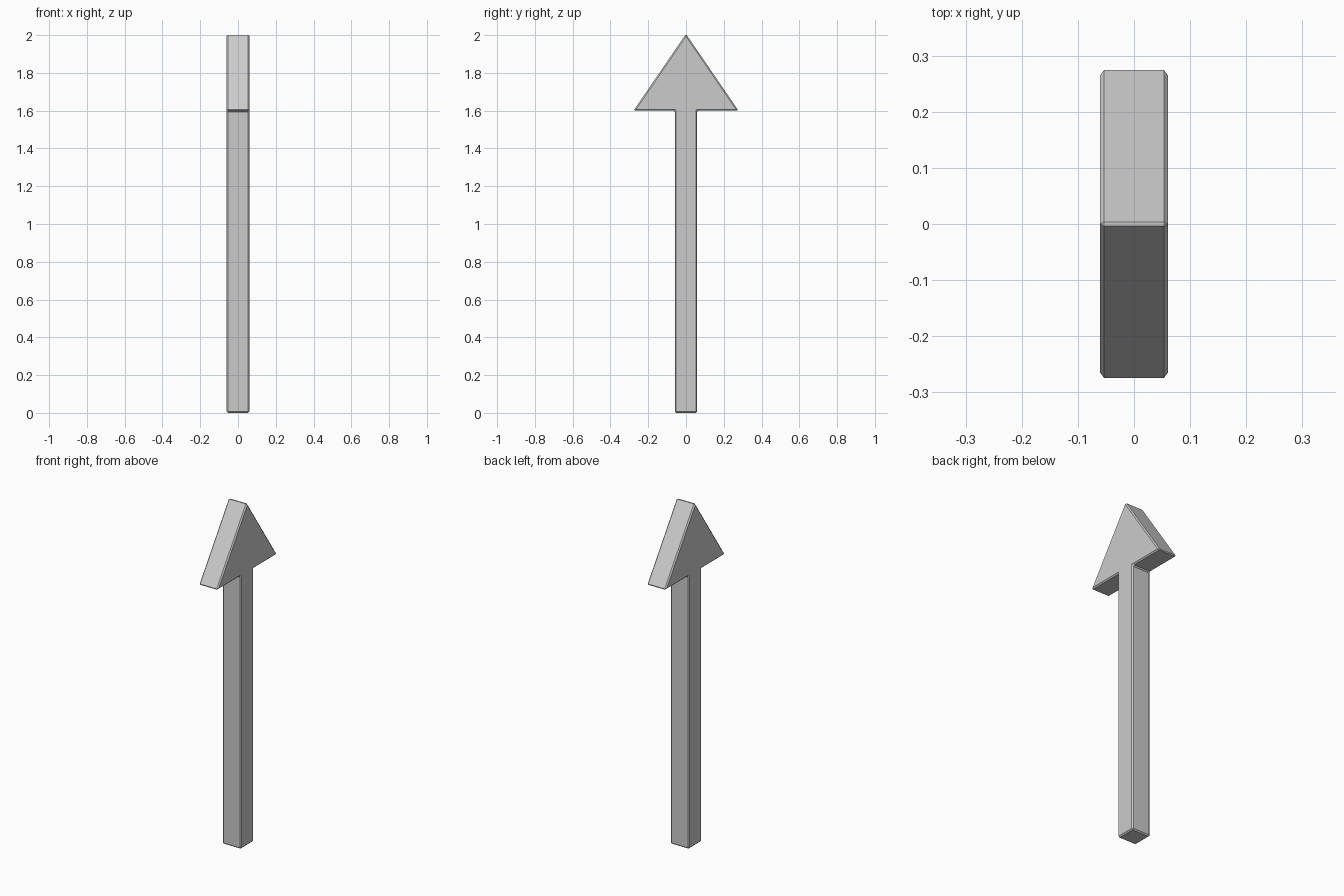
import bpy, bmesh

if "Cube" in bpy.data.objects:
    bpy.data.objects.remove(bpy.data.objects["Cube"])

HALF_DEPTH = 0.0605   # half thickness along x
BEVEL = 0.007

# arrow outline, one half (y, z) from shaft foot to head corner, mirrored around the tip
half = [(0.0595, 0.0), (0.0595, 1.6), (0.278, 1.6)]
outline = half + [(0.0, 2.006)] + [(-y, z) for y, z in reversed(half)]

# extrude the outline along x
bm = bmesh.new()
face = bm.faces.new([bm.verts.new((-HALF_DEPTH, y, z)) for y, z in outline])
ext = bmesh.ops.extrude_face_region(bm, geom=[face], use_keep_orig=True)
moved = [v for v in ext["geom"] if isinstance(v, bmesh.types.BMVert)]
bmesh.ops.translate(bm, verts=moved, vec=(2 * HALF_DEPTH, 0, 0))
bmesh.ops.recalc_face_normals(bm, faces=bm.faces)

mesh = bpy.data.meshes.new("arrow")
bm.to_mesh(mesh)
bm.free()
arrow = bpy.data.objects.new("arrow", mesh)
bpy.context.collection.objects.link(arrow)

# narrow chamfer on every edge
bevel = arrow.modifiers.new("chamfer", "BEVEL")
bevel.width = BEVEL
bevel.segments = 1
bevel.limit_method = "ANGLE"
